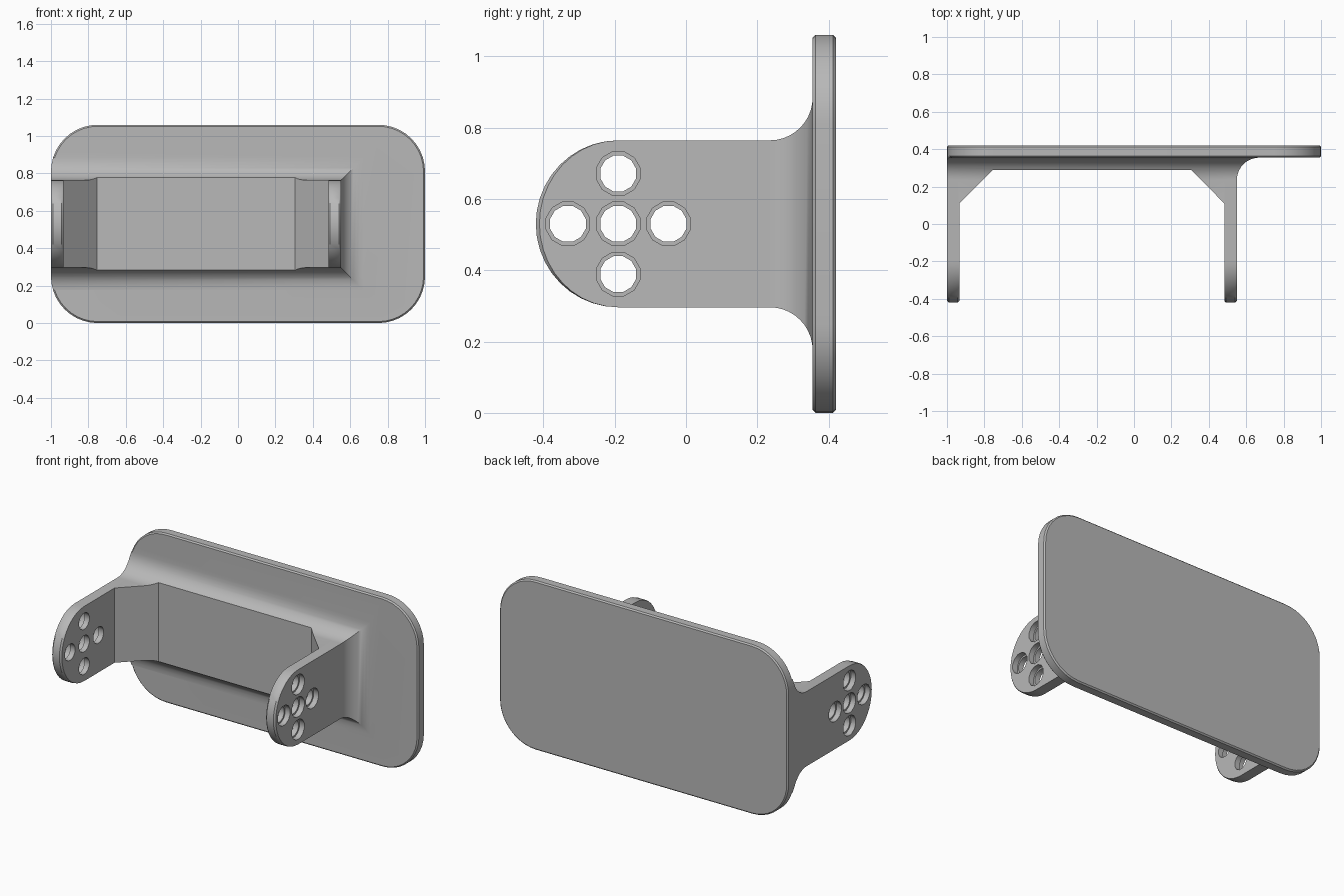
import bpy
import bmesh
from math import sin, cos, pi, radians

if "Cube" in bpy.data.objects:
    bpy.data.objects.remove(bpy.data.objects["Cube"])

grey = bpy.data.materials.new("satin grey")
grey.use_nodes = True
colour = (0.48, 0.48, 0.48, 1)
grey.diffuse_color = colour
grey.node_tree.nodes["Principled BSDF"].inputs["Base Color"].default_value = colour

MID_Z = 0.53           # centre height of plate and arms
HALF = 0.234           # half height of the arms
LEFT, RIGHT = -1.0, 0.55
WALL = 0.067           # arm thickness
FACE = 0.355           # front face of the plate
FILLET = 0.12
PIVOT = -0.19          # centre of the rounded arm ends


def loft(name, rings):
    """Closed solid through rings with equal point counts."""
    bm = bmesh.new()
    loops = [[bm.verts.new(p) for p in ring] for ring in rings]
    n = len(loops[0])
    for a, b in zip(loops, loops[1:]):
        for i in range(n):
            j = (i + 1) % n
            bm.faces.new((a[i], a[j], b[j], b[i]))
    bm.faces.new(loops[0])
    bm.faces.new(loops[-1])
    bmesh.ops.recalc_face_normals(bm, faces=bm.faces)
    mesh = bpy.data.meshes.new(name)
    bm.to_mesh(mesh)
    bm.free()
    mesh.materials.append(grey)
    obj = bpy.data.objects.new(name, mesh)
    bpy.context.collection.objects.link(obj)
    return obj


def combine(obj, other, operation):
    """Boolean with a helper solid, which is then removed."""
    other.hide_render = True
    mod = obj.modifiers.new(operation, "BOOLEAN")
    mod.operation, mod.solver, mod.object = operation, "EXACT", other
    bpy.context.view_layer.objects.active = obj
    bpy.ops.object.modifier_apply(modifier=mod.name)
    bpy.data.objects.remove(other)


def plate_ring(y, inset=0.0):
    """Rounded rectangle outline of the plate."""
    r, pts = 0.25, []
    for k, (sx, sz) in enumerate(((1, 1), (-1, 1), (-1, -1), (1, -1))):
        for i in range(11):
            a = (k + i / 10) * pi / 2
            pts.append((sx * (1 - r) + (r - inset) * cos(a), y,
                        MID_Z + sz * (0.53 - r) + (r - inset) * sin(a)))
    return pts


def arm_ring(x, inset=0.0):
    """Side outline of the bracket with a round front end."""
    arc = [pi / 2 + i * pi / 20 for i in range(21)]
    return ([(x, PIVOT + (HALF - 0.003 - inset) * cos(a), MID_Z + HALF * sin(a)) for a in arc]
            + [(x, 0.38, MID_Z - HALF), (x, 0.38, MID_Z + HALF)])


def skirt_ring(y, d):
    """Rectangle around the bracket, flush with the plate's flat side."""
    lo, hi = MID_Z - HALF - d, MID_Z + HALF + d
    return [(LEFT, y, lo), (RIGHT + d, y, lo), (RIGHT + d, y, hi), (LEFT, y, hi)]


def bore(y, z, radius, x0, x1):
    """Cutter for a round hole along x."""
    angles = [(i + 0.5) * pi / 6 for i in range(12)]
    return loft("bore", [[(x, y + radius * cos(a), z + radius * sin(a)) for a in angles]
                         for x in (x0, x1)])


# Bracket block, with softened edges on both arm ends
c = 0.01
rings = []
for x0, x1 in ((LEFT, LEFT + WALL), (RIGHT - WALL, RIGHT)):
    rings += [arm_ring(x0, c), arm_ring(x0 + c), arm_ring(x1 - c), arm_ring(x1, c)]
bracket = loft("mounting_bracket", rings)

# Concave fillet where the bracket meets the plate
steps = [i * pi / 20 for i in range(11)]
skirt = loft("fillet_skirt",
             [skirt_ring(FACE - FILLET + FILLET * sin(a), FILLET * (1 - cos(a))) for a in steps]
             + [skirt_ring(0.38, FILLET)])
combine(skirt, loft("outline_clip", [plate_ring(-1), plate_ring(1)]), "INTERSECT")
combine(bracket, skirt, "UNION")

# Open space between the arms, with angled gussets
pocket = [(LEFT + WALL, -1), (LEFT + WALL, 0.11), (-0.755, 0.29),
          (0.305, 0.29), (RIGHT - WALL, 0.11), (RIGHT - WALL, -1)]
combine(bracket, loft("pocket", [[(x, y, z) for x, y in pocket] for z in (-1, 2)]), "DIFFERENCE")

# Back plate with softened rim
plate = loft("back_plate", [plate_ring(FACE, 0.008), plate_ring(FACE + 0.008),
                            plate_ring(0.412), plate_ring(0.42, 0.008)])
combine(bracket, plate, "UNION")

# Cross of five holes in each arm, counterbored from outside
for dy, dz in ((0, 0), (1, 0), (-1, 0), (0, 1), (0, -1)):
    y, z = PIVOT + 0.141 * dy, MID_Z + 0.141 * dz
    combine(bracket, bore(y, z, 0.052, -1.2, 0.8), "DIFFERENCE")
    combine(bracket, bore(y, z, 0.063, -1.2, LEFT + WALL / 2), "DIFFERENCE")
    combine(bracket, bore(y, z, 0.063, RIGHT - WALL / 2, 0.8), "DIFFERENCE")

bpy.ops.object.select_all(action="DESELECT")
bracket.select_set(True)
bpy.context.view_layer.objects.active = bracket
bpy.ops.object.shade_smooth_by_angle(angle=radians(35))
